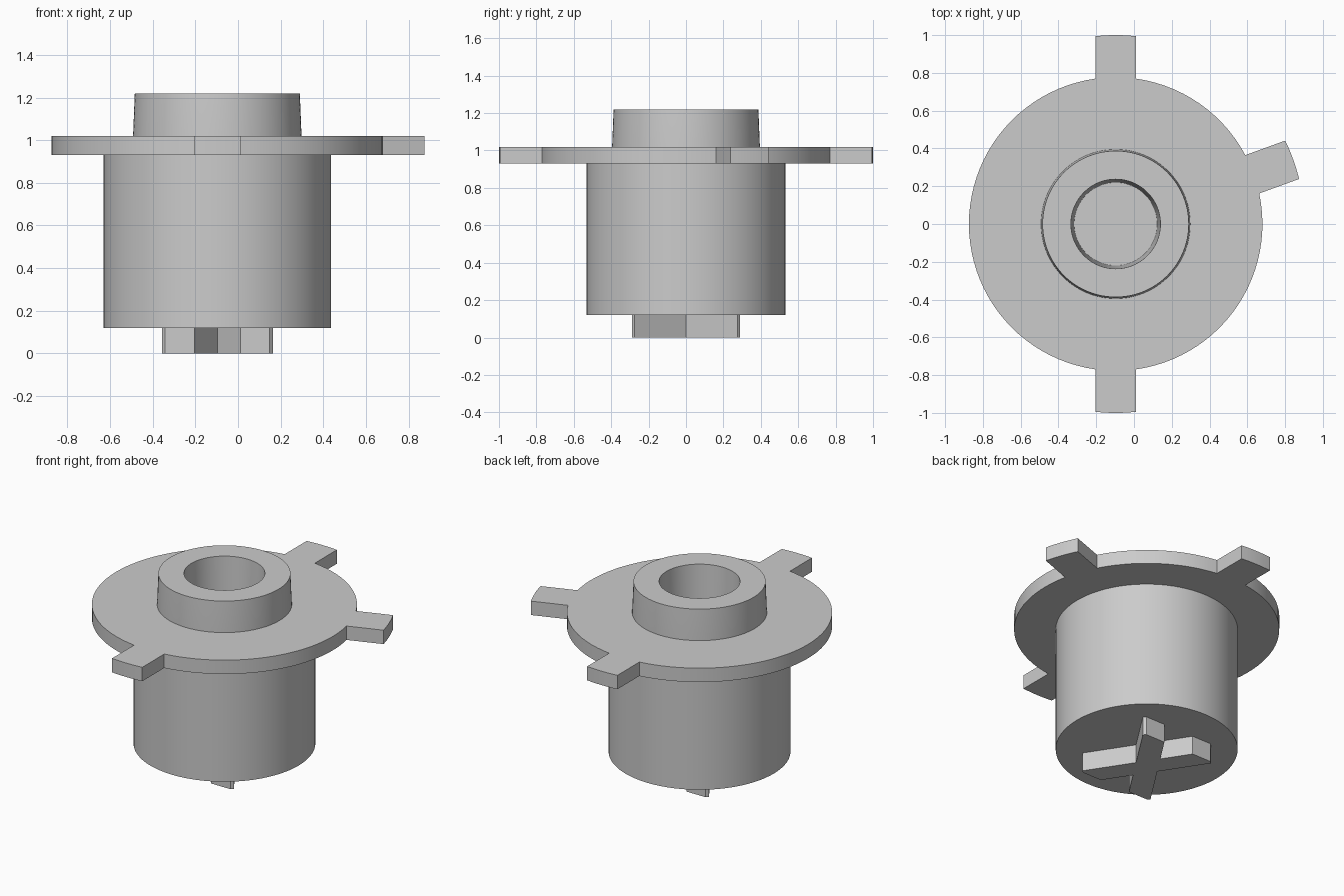
import bpy, bmesh
from math import sin, cos, asin, pi, radians

cube = bpy.data.objects.get("Cube")
if cube:
    bpy.data.objects.remove(cube)

AXIS_X = -0.097
SEGMENTS = 96


def finish(name, bm, smooth=True):
    """Turn a bmesh into an object standing on the turning axis."""
    bmesh.ops.recalc_face_normals(bm, faces=bm.faces)
    mesh = bpy.data.meshes.new(name)
    bm.to_mesh(mesh)
    bm.free()
    obj = bpy.data.objects.new(name, mesh)
    obj.location.x = AXIS_X
    bpy.context.collection.objects.link(obj)
    if smooth:
        bpy.ops.object.select_all(action='DESELECT')
        obj.select_set(True)
        bpy.context.view_layer.objects.active = obj
        bpy.ops.object.shade_smooth_by_angle(angle=radians(30))
    return obj


def lathe(name, profile):
    """Revolve a (radius, z) profile around the axis."""
    bm = bmesh.new()
    verts = [bm.verts.new((r, 0, z)) for r, z in profile]
    edges = [bm.edges.new(pair) for pair in zip(verts, verts[1:])]
    bmesh.ops.spin(bm, geom=verts + edges, axis=(0, 0, 1), cent=(0, 0, 0),
                   angle=2 * pi, steps=SEGMENTS, use_duplicate=False)
    bmesh.ops.remove_doubles(bm, verts=bm.verts, dist=1e-4)
    return finish(name, bm)


def prism(name, outline, z0, z1):
    """Extrude a flat outline upward."""
    bm = bmesh.new()
    face = bm.faces.new([bm.verts.new((x, y, z0)) for x, y in outline])
    grown = bmesh.ops.extrude_face_region(bm, geom=[face])["geom"]
    top = [v for v in grown if isinstance(v, bmesh.types.BMVert)]
    bmesh.ops.translate(bm, verts=top, vec=(0, 0, z1 - z0))
    return finish(name, bm, smooth=False)


# Barrel with tapered collar and blind tapered bore
lathe("barrel", [(0, 0.12), (0.533, 0.12), (0.533, 0.97), (0.395, 0.97),
                 (0.395, 1.02), (0.387, 1.22), (0.237, 1.22),
                 (0.22, 0.7), (0, 0.7)])

# Flange outline: a disc whose rim steps out to three parallel-sided tabs
DISC_R, TAB_R, TAB_HALF, BORE_R = 0.777, 1.0, 0.108, 0.35
root, tip = asin(TAB_HALF / DISC_R), asin(TAB_HALF / TAB_R)
tab_angles = [radians(a) for a in (20, 90, 270)]
rim = []
for i, a in enumerate(tab_angles):
    following = tab_angles[(i + 1) % 3] + (2 * pi if i == 2 else 0)
    rim += [(a - tip + 2 * tip * k / 6, TAB_R) for k in range(7)]
    start, end = a + root, following - root
    steps = round((end - start) / (2 * pi) * SEGMENTS)
    rim += [(start + (end - start) * k / steps, DISC_R) for k in range(steps + 1)]

# Flange ring: four matching loops bridged with quads
bm = bmesh.new()
loops = []
for inner, z in ((True, 0.93), (False, 0.93), (False, 1.02), (True, 1.02)):
    loops.append([bm.verts.new((cos(a) * (BORE_R if inner else r),
                                sin(a) * (BORE_R if inner else r), z))
                  for a, r in rim])
for k, lower in enumerate(loops):
    upper = loops[(k + 1) % 4]
    for j in range(len(rim)):
        n = (j + 1) % len(rim)
        bm.faces.new((lower[j], lower[n], upper[n], upper[j]))
finish("flange", bm)

# Drive key: two crossed bars with squared-off ends, mirrored from one quarter
quarter = [(0.081, 0), (0.26, 0.275), (0.245, 0.29), (0.108, 0.29), (0, 0.124)]
half = quarter + [(-x, y) for x, y in reversed(quarter[:-1])]
key = half + [(x, -y) for x, y in reversed(half[1:-1])]
prism("drive_key", key, 0, 0.13)
